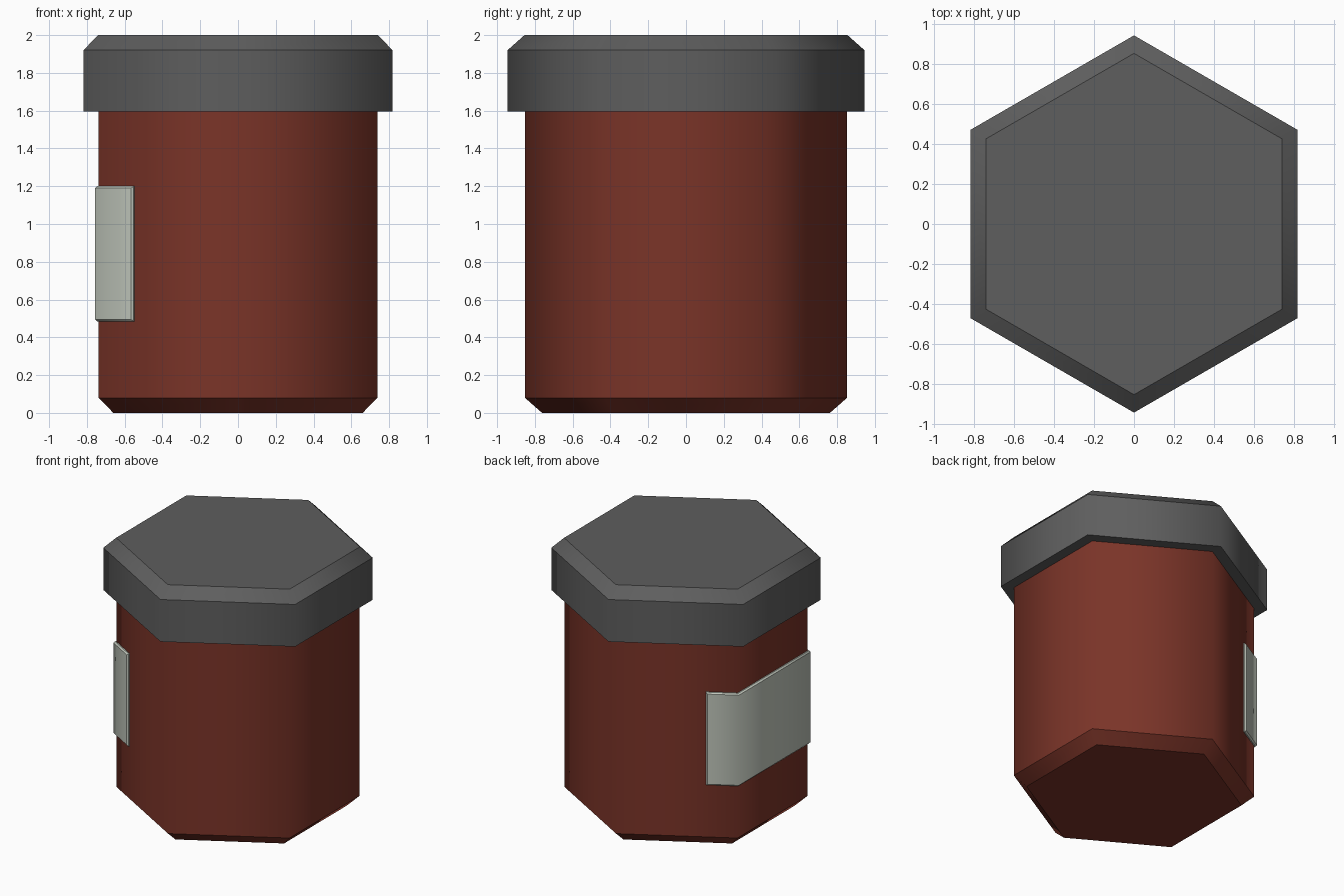
import bpy, bmesh, math

if "Cube" in bpy.data.objects:
    bpy.data.objects.remove(bpy.data.objects["Cube"])


def material(name, rgb):
    m = bpy.data.materials.new(name)
    m.diffuse_color = (*rgb, 1)
    m.use_nodes = True
    m.node_tree.nodes["Principled BSDF"].inputs["Base Color"].default_value = m.diffuse_color
    return m


def finish(name, bm, mat, is_sharp):
    """Smooth shading, with the chosen edges kept sharp."""
    bmesh.ops.recalc_face_normals(bm, faces=bm.faces)
    for f in bm.faces:
        f.smooth = True
    for e in bm.edges:
        e.smooth = not is_sharp(*[v.co for v in e.verts])
    me = bpy.data.meshes.new(name)
    bm.to_mesh(me)
    bm.free()
    me.materials.append(mat)
    ob = bpy.data.objects.new(name, me)
    bpy.context.collection.objects.link(ob)
    return ob


def bridge(bm, a, b):
    n = len(a)
    for i in range(n):
        bm.faces.new((a[i], a[(i + 1) % n], b[(i + 1) % n], b[i]))


def level(a, b):
    return abs(a.z - b.z) < 1e-5


def hex_solid(name, profile, mat):
    """Six-sided solid, corners on +-y, from (radius, z) rings."""
    bm = bmesh.new()
    rings = []
    for r, z in profile:
        angles = [math.radians(90 + 60 * i) for i in range(6)]
        rings.append([bm.verts.new((r * math.cos(a), r * math.sin(a), z)) for a in angles])
    for a, b in zip(rings, rings[1:]):
        bridge(bm, a, b)
    bm.faces.new(rings[0])
    bm.faces.new(rings[-1])
    return finish(name, bm, mat, level)


red = material("dark red", (0.195, 0.034, 0.021))
grey = material("dark grey", (0.112, 0.112, 0.112))
pale = material("pale label", (0.54, 0.58, 0.51))

# Jar body with chamfered foot, and lid with chamfered top
hex_solid("jar_body", [(0.762, 0), (0.853, 0.08), (0.853, 1.605)], red)
hex_solid("jar_lid", [(0.945, 1.595), (0.945, 1.92), (0.855, 2.0)], grey)

# Label wrapped over the left side and its two corners, with bevelled rim
bm = bmesh.new()
C, S = math.cos(math.radians(30)), 0.5
loops = []
for ap, t, z0, z1 in [(0.725, -0.2065, 0.485, 1.2),
                      (0.747, -0.2065, 0.485, 1.2),
                      (0.757, -0.2165, 0.495, 1.19)]:
    end = (-S * ap + C * t, C * ap + S * t)
    corner = (-ap, ap * math.tan(math.radians(30)))
    path = [(end[0], -end[1]), (corner[0], -corner[1]), corner, end]
    pts = [(x, y, z0) for x, y in path] + [(x, y, z1) for x, y in reversed(path)]
    loops.append([bm.verts.new(p) for p in pts])
for a, b in zip(loops, loops[1:]):
    bridge(bm, a, b)
for loop in (loops[0], loops[-1]):
    for i in range(3):
        bm.faces.new((loop[i], loop[i + 1], loop[6 - i], loop[7 - i]))


def label_sharp(a, b):
    fold = a.x < -0.7 and b.x < -0.7 and a.y * b.y > 0
    return not fold


finish("label", bm, pale, label_sharp)
